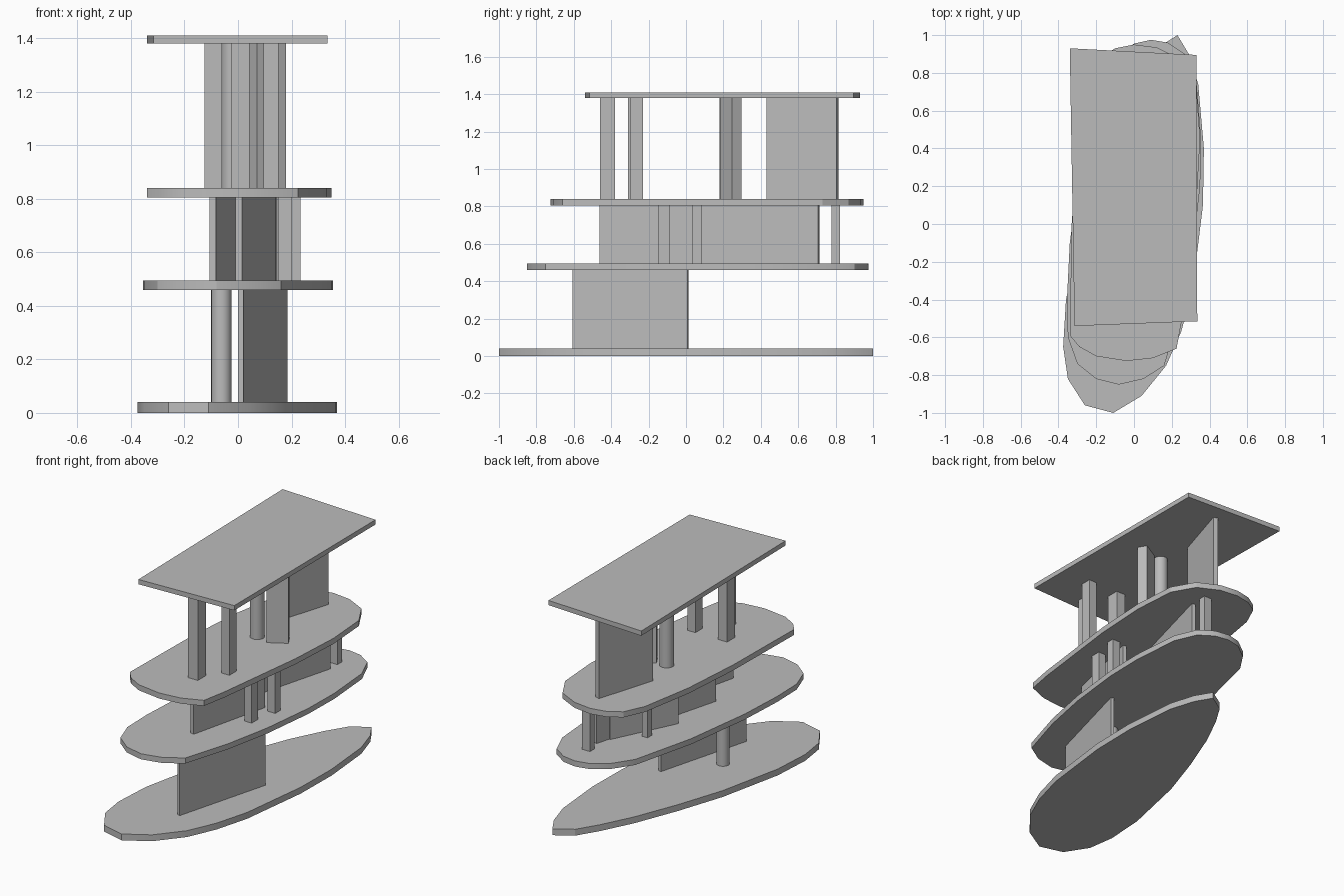
import bpy
import bmesh
import math
from mathutils import Matrix, Vector

default_cube = bpy.data.objects.get("Cube")
if default_cube:
    bpy.data.objects.remove(default_cube, do_unlink=True)

# One plain grey for the whole model
grey = bpy.data.materials.new("plain grey")
grey.use_nodes = True
shade = (0.5, 0.5, 0.5, 1)
grey.diffuse_color = shade
grey.node_tree.nodes["Principled BSDF"].inputs["Base Color"].default_value = shade


def finish(name, bm, smooth=False):
    """Turn a bmesh into a finished, shaded object."""
    bmesh.ops.recalc_face_normals(bm, faces=bm.faces)
    mesh = bpy.data.meshes.new(name)
    bm.to_mesh(mesh)
    bm.free()
    mesh.materials.append(grey)
    part = bpy.data.objects.new(name, mesh)
    bpy.context.collection.objects.link(part)
    if smooth:
        bpy.ops.object.select_all(action="DESELECT")
        part.select_set(True)
        bpy.context.view_layer.objects.active = part
        bpy.ops.object.shade_smooth_by_angle(angle=math.radians(25))
    return part


def slab(name, outline, bottom, top):
    """Flat plate extruded from a plan outline."""
    bm = bmesh.new()
    base = bm.faces.new([bm.verts.new((x, y, bottom)) for x, y in outline])
    raised = bmesh.ops.extrude_face_region(bm, geom=[base])
    verts = [v for v in raised["geom"] if isinstance(v, bmesh.types.BMVert)]
    bmesh.ops.translate(bm, verts=verts, vec=(0, 0, top - bottom))
    return finish(name, bm, smooth=True)


def block(name, centre, size, storey, angle=0):
    """Upright box filling the height of a storey."""
    bottom, top = storey
    bm = bmesh.new()
    place = (Matrix.Translation((*centre, (bottom + top) / 2))
             @ Matrix.Rotation(angle, 4, "Z")
             @ Matrix.Diagonal((*size, top - bottom, 1)))
    bmesh.ops.create_cube(bm, size=1, matrix=place)
    return finish(name, bm)


def wall(name, start, end, thickness, storey):
    """Thin partition running between two plan points."""
    start, end = Vector(start), Vector(end)
    run = end - start
    angle = math.atan2(run.y, run.x)
    return block(name, (start + end) / 2, (run.length, thickness), storey, angle)


def column(name, centre, radius, storey):
    """Round column filling the height of a storey."""
    bottom, top = storey
    bm = bmesh.new()
    bmesh.ops.create_cone(bm, cap_ends=True, segments=24, radius1=radius,
                          radius2=radius, depth=top - bottom,
                          matrix=Matrix.Translation((*centre, (bottom + top) / 2)))
    return finish(name, bm, smooth=True)


# Clear heights between the plates
lower_storey = (0.04, 0.46)
middle_storey = (0.495, 0.805)
upper_storey = (0.84, 1.38)

# Plates, from the ground up
ground_outline = [
    (.23, 1), (.29, .9), (.34, .74), (.37, .4), (.365, .1), (.31, -.35),
    (.25, -.57), (.17, -.75), (.04, -.91), (-.11, -1), (-.26, -.96),
    (-.35, -.82), (-.375, -.65), (-.36, -.4), (-.27, .02), (-.17, .32),
    (-.06, .6), (.04, .8), (.12, .93)]
second_outline = [
    (.16, -.75), (.25, -.45), (.31, -.15), (.35, .2), (.355, .45),
    (.33, .76), (.27, .9), (.18, .96), (.09, .975), (0, .955),
    (-.1, .88), (-.18, .76), (-.28, .35), (-.34, -.1), (-.355, -.4),
    (-.35, -.6), (-.3, -.74), (-.2, -.82), (-.08, -.85), (.05, -.82)]
third_outline = [
    (.225, -.66), (.255, -.5), (.33, .1), (.35, .45), (.33, .73),
    (.25, .87), (.12, .935), (0, .95), (-.1, .93), (-.18, .88),
    (-.24, .75), (-.3, .4), (-.33, 0), (-.34, -.59), (-.29, -.65),
    (-.2, -.7), (-.04, -.725), (.1, -.71)]
roof_outline = [(-.34, .93), (.33, .895), (.335, -.515), (-.315, -.54)]

slab("ground_plate", ground_outline, 0, lower_storey[0])
slab("second_plate", second_outline, lower_storey[1], middle_storey[0])
slab("third_plate", third_outline, middle_storey[1], upper_storey[0])
slab("roof_plate", roof_outline, upper_storey[1], 1.41)

# Lower storey: one long wall and a round column
wall("lower_wall", (.01, -.605), (.175, .01), .02, lower_storey)
column("lower_column", (-.062, -.28), .038, lower_storey)

# Middle storey: overlapping walls and slim posts
wall("middle_front_wall", (.003, -.46), (.13, .07), .025, middle_storey)
wall("middle_long_wall", (-.095, -.15), (.135, .71), .025, middle_storey)
wall("middle_short_wall", (-.095, .22), (.1, .62), .02, middle_storey)
block("middle_front_post", (.175, -.117), (.05, .065), middle_storey)
block("middle_side_post", (.207, .06), (.055, .05), middle_storey)
block("middle_inner_post", (-.05, .46), (.04, .045), middle_storey)
block("middle_back_post", (.12, .8), (.055, .045), middle_storey)

# Upper storey: posts at the front, column, panel and wall at the back
block("upper_front_post", (.008, -.42), (.07, .08), upper_storey)
block("upper_right_post", (-.093, -.27), (.065, .08), upper_storey)
block("upper_left_post", (.123, -.265), (.055, .07), upper_storey)
column("upper_column", (-.02, .22), .042, upper_storey)
block("upper_panel", (.11, .24), (.125, .06), upper_storey, math.radians(30))
wall("upper_back_wall", (-.065, .435), (.05, .81), .03, upper_storey)
